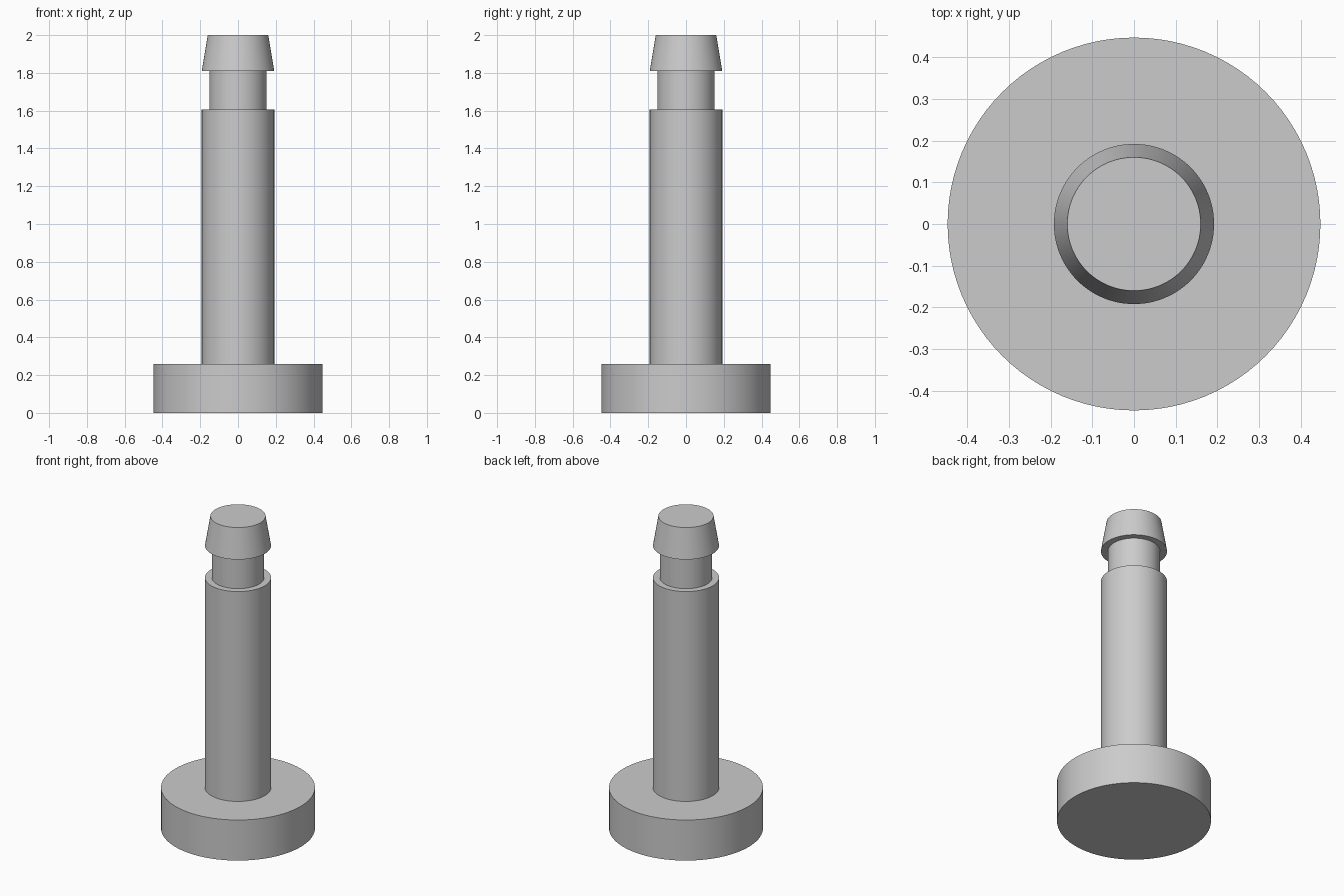
import bpy
import bmesh
import math

cube = bpy.data.objects.get("Cube")
if cube:
    bpy.data.objects.remove(cube, do_unlink=True)

SIDES = 96

metal = bpy.data.materials.new("light grey metal")
metal.use_nodes = True
colour = (0.6, 0.6, 0.6, 1)
metal.diffuse_color = colour
metal.node_tree.nodes["Principled BSDF"].inputs["Base Color"].default_value = colour


def turned_part(name, profile):
    """Turn a (radius, height) outline around z and cap both ends."""
    bm = bmesh.new()
    rings = []
    for radius, z in profile:
        ring = bmesh.ops.create_circle(bm, segments=SIDES, radius=radius)["verts"]
        bmesh.ops.translate(bm, verts=ring, vec=(0, 0, z))
        rings.append(ring)
    for low, high in zip(rings, rings[1:]):
        for i in range(SIDES):
            j = (i + 1) % SIDES
            bm.faces.new((low[i], low[j], high[j], high[i]))
    bm.faces.new(rings[0])
    bm.faces.new(rings[-1])
    bmesh.ops.recalc_face_normals(bm, faces=bm.faces[:])
    mesh = bpy.data.meshes.new(name)
    bm.to_mesh(mesh)
    bm.free()
    mesh.materials.append(metal)
    obj = bpy.data.objects.new(name, mesh)
    bpy.context.collection.objects.link(obj)
    bpy.ops.object.select_all(action="DESELECT")
    obj.select_set(True)
    bpy.context.view_layer.objects.active = obj
    bpy.ops.object.shade_smooth_by_angle(angle=math.radians(30))
    return obj


# One solid pin: wide base, shaft, narrow groove and tapered tip
turned_part("grooved_pin", [
    (0.447, 0), (0.447, 0.26),
    (0.192, 0.26), (0.192, 1.605),
    (0.152, 1.605), (0.152, 1.81),
    (0.192, 1.81), (0.16, 2),
])
